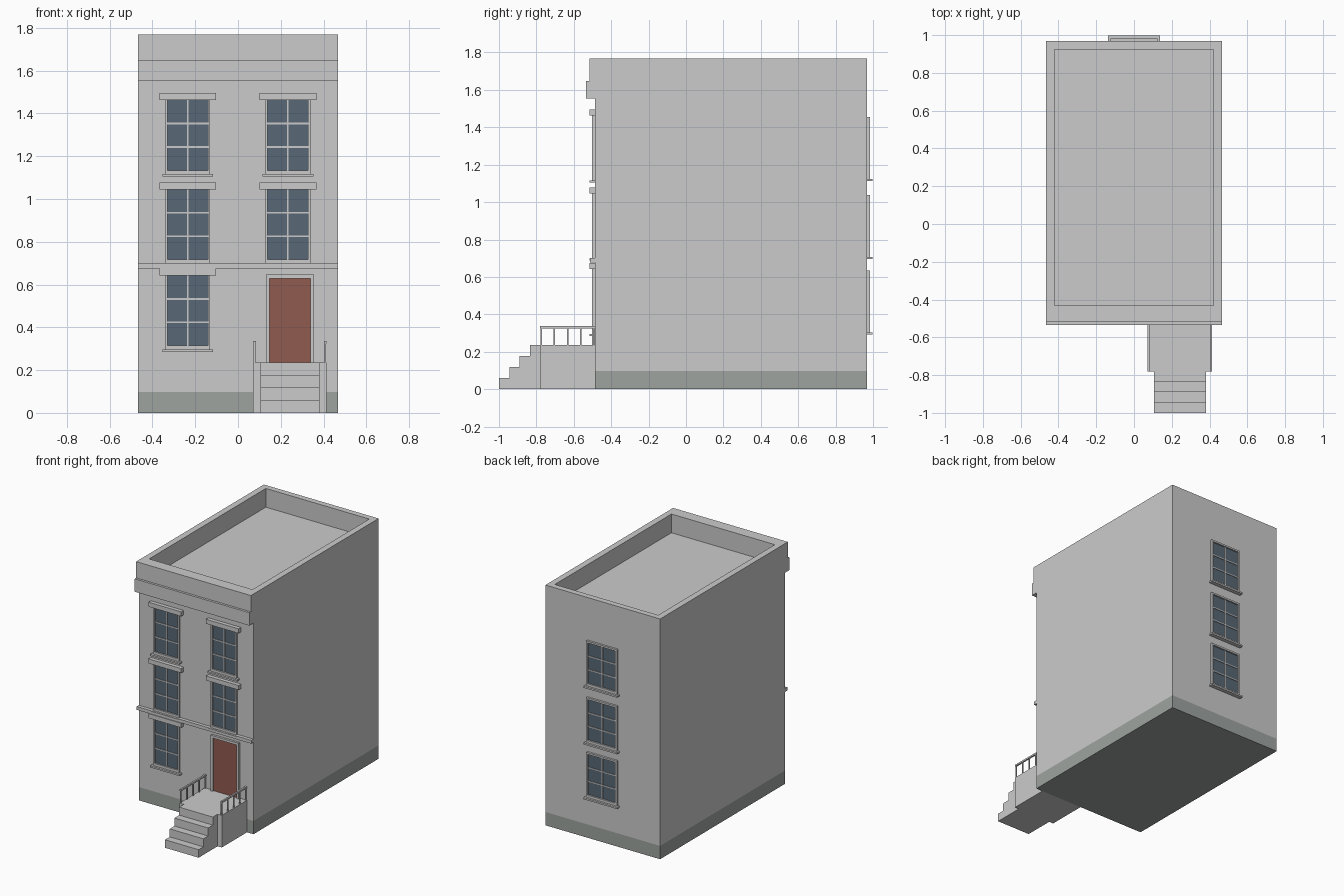
import bpy, bmesh

if "Cube" in bpy.data.objects:
    bpy.data.objects.remove(bpy.data.objects["Cube"])

FRONT, BACK, HALF = -0.487, 0.968, 0.467


def material(name, rgb):
    m = bpy.data.materials.new(name)
    m.diffuse_color = (*rgb, 1)
    m.use_nodes = True
    m.node_tree.nodes["Principled BSDF"].inputs["Base Color"].default_value = m.diffuse_color
    return m


GLASS = material("dark_glass", (0.098, 0.137, 0.176))
RED = material("door_red", (0.28, 0.105, 0.08))
DARK = material("base_grey", (0.34, 0.37, 0.35))


def finish(bm, name, mat=None):
    bmesh.ops.recalc_face_normals(bm, faces=bm.faces)
    me = bpy.data.meshes.new(name)
    bm.to_mesh(me)
    bm.free()
    ob = bpy.data.objects.new(name, me)
    bpy.context.collection.objects.link(ob)
    if mat:
        me.materials.append(mat)
    return ob


def add_box(bm, x0, x1, y0, y1, z0, z1):
    vs = bmesh.ops.create_cube(bm, size=1)["verts"]
    for v in vs:
        v.co = (x1 if v.co.x > 0 else x0, y1 if v.co.y > 0 else y0,
                z1 if v.co.z > 0 else z0)


def boxes(name, items, mat=None):
    bm = bmesh.new()
    for b in items:
        add_box(bm, *b)
    return finish(bm, name, mat)


def extrude_profile(name, yz, x0, x1):
    bm = bmesh.new()
    f = bm.faces.new([bm.verts.new((x0, y, z)) for y, z in yz])
    r = bmesh.ops.extrude_face_region(bm, geom=[f])
    moved = [g for g in r["geom"] if isinstance(g, bmesh.types.BMVert)]
    bmesh.ops.translate(bm, vec=(x1 - x0, 0, 0), verts=moved)
    return finish(bm, name)


# Main block with cornice profile and sunken roof
body = extrude_profile("building_body", [
    (BACK, 0.098), (BACK, 1.768), (-0.517, 1.768), (-0.517, 1.648),
    (-0.534, 1.648), (-0.534, 1.553), (FRONT, 1.553), (FRONT, 0.098)], -HALF, HALF)
cutter = boxes("roof_cutter", [(-0.421, 0.421, -0.432, 0.925, 1.63, 1.9)])
cutter.hide_render = True
cutter.hide_viewport = True
cut = body.modifiers.new("sunken_roof", "BOOLEAN")
cut.object = cutter
cut.operation = "DIFFERENCE"
cut.solver = "EXACT"

# Base course and belt course
boxes("base_course", [(-HALF, HALF, FRONT, BACK, 0, 0.098)], DARK)
boxes("belt_course", [(-HALF, HALF, -0.512, FRONT, 0.676, 0.70)])


def window(name, cx, wall, out, z0, z1, gw, fw, sw, lintel):
    """gw/fw/sw: half widths of glass, frame, sill; out: outward y sign."""
    def layer(x0, x1, d, za, zb):
        a, b = sorted((wall - out * 0.004, wall + out * d))
        return (cx + x0, cx + x1, a, b, za, zb)
    top = z1 + fw - gw
    bot = z0 - 0.019
    boxes(name + "_glass", [layer(-gw, gw, 0.004, z0, z1)], GLASS)
    boxes(name + "_frame", [
        layer(-fw, -gw, 0.015, bot, top), layer(gw, fw, 0.015, bot, top),
        layer(-gw, gw, 0.015, bot, z0), layer(-gw, gw, 0.015, z1, top)])
    h = (z1 - z0) / 3
    boxes(name + "_glazing_bars",
          [layer(-0.004, 0.004, 0.010, z0, z1)] +
          [layer(-gw, gw, 0.009, z0 + i * h - 0.004, z0 + i * h + 0.004) for i in (1, 2)])
    boxes(name + "_sill", [layer(-sw, sw, 0.030, z0 - 0.030, z0 - 0.018)])
    if lintel:
        boxes(name + "_lintel", [layer(-0.133, 0.133, 0.028, z1, z1 + 0.033)])


# Front and back windows by floor
for floor, z0 in enumerate((0.314, 0.717, 1.134)):
    for side, cx in (("left", -0.235), ("right", 0.233)):
        if floor == 0 and side == "right":
            continue
        window(f"front_window_{side}_{floor}", cx, FRONT, -1, z0, z0 + 0.328,
               0.094, 0.105, 0.119, True)
    window(f"back_window_{floor}", 0, BACK, 1, z0 + 0.008, z0 + 0.308,
           0.112, 0.125, 0.137, False)

# Door and its frame
boxes("door", [(0.147, 0.339, -0.492, FRONT + 0.004, 0.236, 0.628)], RED)
boxes("door_frame", [
    (0.130, 0.147, -0.503, FRONT, 0.236, 0.646),
    (0.339, 0.356, -0.503, FRONT, 0.236, 0.646),
    (0.147, 0.339, -0.503, FRONT, 0.628, 0.646)])

# Stoop: landing and steps
boxes("landing", [(0.071, 0.414, -0.78, FRONT, 0, 0.236)])
steps = [(-0.78, 0), (-1.0, 0)]
for i in range(4):
    y = -1.0 + i * 0.055
    steps += [(y, 0.059 * (i + 1)), (y + 0.055, 0.059 * (i + 1))]
extrude_profile("steps", steps, 0.106, 0.380)

# Railings on both sides of the landing
for side, x in (("left", 0.077), ("right", 0.408)):
    posts = [(x - 0.004, x + 0.004, y - 0.004, y + 0.004, 0.236, 0.326)
             for y in (-0.774 + i * 0.0705 for i in range(5))]
    rail = (x - 0.006, x + 0.006, -0.78, FRONT, 0.325, 0.337)
    boxes(side + "_railing", posts + [rail])
